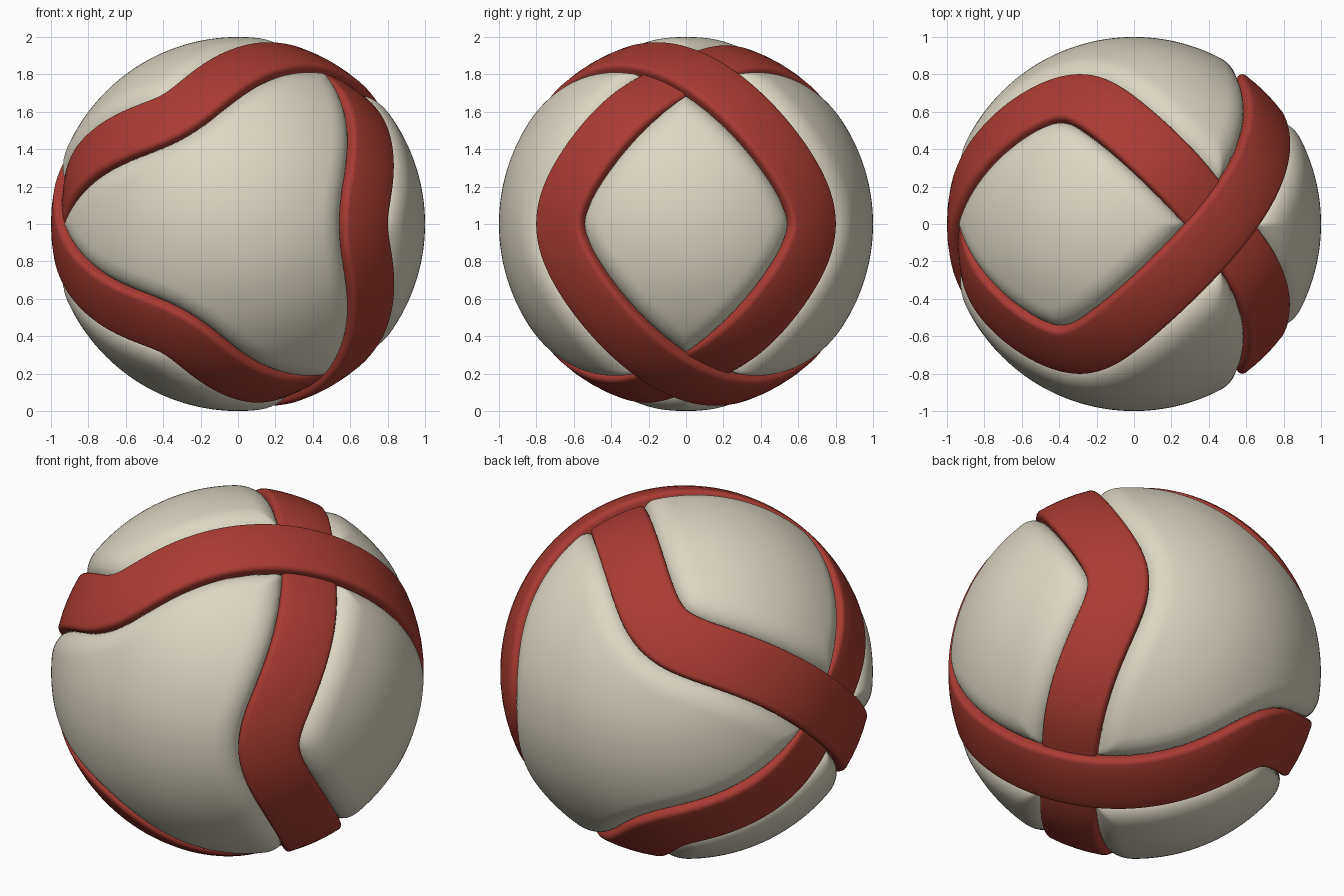
import bpy, bmesh
from math import sin, cos, pi, radians, sqrt
from mathutils import Vector, kdtree

if "Cube" in bpy.data.objects:
    bpy.data.objects.remove(bpy.data.objects["Cube"])

N = 600                      # samples along the ribbon
CENTRE = Vector((0, 0, 1))
HALF = 0.172                 # ribbon half width, radians on the sphere
APEX = radians(45)


def direction(theta):
    """Unit vector on a three-crossing closed path that circles the y axis twice."""
    u = 1.5 * theta
    lat = APEX * (cos(u) + 0.02 * cos(3 * u)) / 1.02
    return Vector((cos(lat) * cos(theta), sin(lat), cos(lat) * sin(theta)))


def material(name, colour):
    m = bpy.data.materials.new(name)
    m.diffuse_color = (*colour, 1)
    m.use_nodes = True
    m.node_tree.nodes["Principled BSDF"].inputs["Base Color"].default_value = m.diffuse_color
    return m


def finish(name, bm, mat, angle):
    bmesh.ops.recalc_face_normals(bm, faces=bm.faces[:])
    mesh = bpy.data.meshes.new(name)
    bm.to_mesh(mesh)
    bm.free()
    mesh.materials.append(mat)
    ob = bpy.data.objects.new(name, mesh)
    bpy.context.collection.objects.link(ob)
    bpy.ops.object.select_all(action='DESELECT')
    ob.select_set(True)
    bpy.context.view_layer.objects.active = ob
    bpy.ops.object.shade_smooth_by_angle(angle=radians(angle))
    return ob


thetas = [4 * pi * i / N for i in range(N)]
path = [direction(t) for t in thetas]

# Ribbon cross-section: (sideways angle, height), rounded upper corners
rnd = 0.03
side = [(HALF, -0.13)] + [
    (HALF - rnd + rnd * cos(a), -rnd + rnd * sin(a))
    for a in (k * pi / 10 for k in range(6))] + [(0.07, 0.0)]
section = side + [(0, 0)] + [(-s, h) for s, h in reversed(side)]

# Ribbon: nearly flush with the sphere, ducking only where it passes under itself
bm = bmesh.new()
rings = []
for i, t in enumerate(thetas):
    n = path[i]
    tangent = (path[(i + 1) % N] - path[i - 1]).normalized()
    b = n.cross(tangent).normalized()
    lift = sin(1.5 * t)
    r = 0.994 + 0.006 * max(lift, 0) ** 2 - 0.05 * max(-lift, 0) ** 16
    rings.append([bm.verts.new(CENTRE + (n * cos(s) + b * sin(s)) * (r + h))
                  for s, h in section])
m = len(section)
for i in range(N):
    a, c = rings[i], rings[(i + 1) % N]
    for j in range(m):
        k = (j + 1) % m
        bm.faces.new((a[j], a[k], c[k], c[j]))
finish("woven_ribbon", bm, material("red", (0.40, 0.045, 0.033)), 50)

# Ball: sphere with a soft-shouldered groove following the ribbon
tree = kdtree.KDTree(N)
for i, p in enumerate(path):
    tree.insert(p, i)
tree.balance()
bm = bmesh.new()
bmesh.ops.create_icosphere(bm, subdivisions=7, radius=1)
for v in bm.verts:
    d = v.co.normalized()
    dist = tree.find(d)[2]
    w = min(max((0.31 - dist) / 0.145, 0), 1)
    v.co = CENTRE + d * (1 - 0.085 * (1 - sqrt(1 - w * w)))
finish("grooved_ball", bm, material("cream", (0.72, 0.67, 0.55)), 60)
